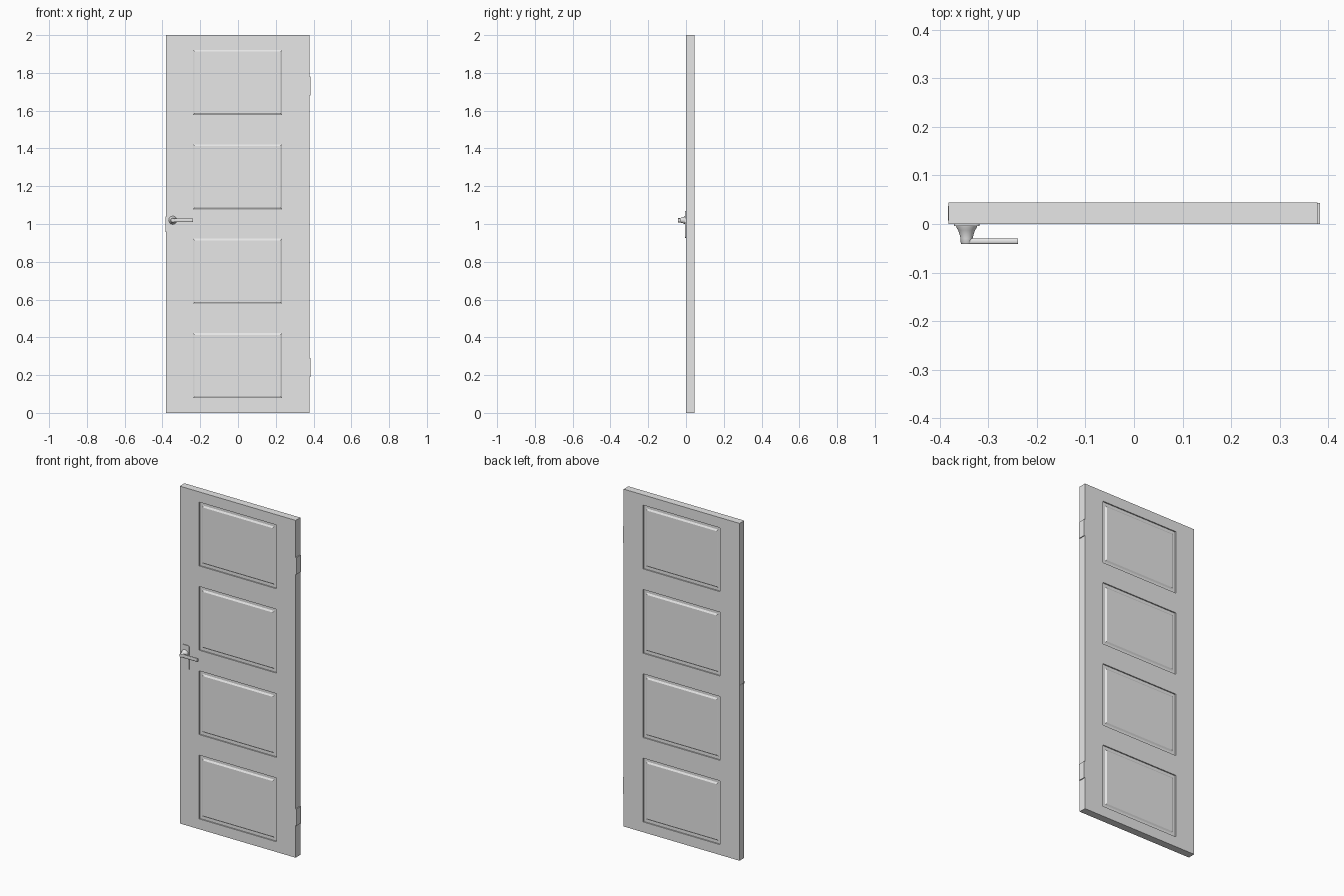
import bpy, bmesh
from mathutils import Matrix, Vector
from math import pi, radians

cube = bpy.data.objects.get("Cube")
if cube:
    bpy.data.objects.remove(cube, do_unlink=True)

grey = bpy.data.materials.new("light grey paint")
grey.use_nodes = True
grey.diffuse_color = (0.8, 0.8, 0.8, 1)
grey.node_tree.nodes["Principled BSDF"].inputs["Base Color"].default_value = (0.8, 0.8, 0.8, 1)

CENTRE_X, HALF_W, DEPTH, FRONT_Y = -0.002, 0.380, 0.044, 0.0
HANDLE_X, HANDLE_Z = -0.345, 1.02


def finish(name, bm, location=(0, 0, 0), smooth=False):
    mesh = bpy.data.meshes.new(name)
    bmesh.ops.recalc_face_normals(bm, faces=bm.faces)
    bm.to_mesh(mesh)
    bm.free()
    mesh.materials.append(grey)
    ob = bpy.data.objects.new(name, mesh)
    ob.location = location
    bpy.context.collection.objects.link(ob)
    if smooth:
        bpy.ops.object.select_all(action='DESELECT')
        ob.select_set(True)
        bpy.context.view_layer.objects.active = ob
        bpy.ops.object.shade_smooth_by_angle(angle=radians(35))
    return ob


def box(name, low, high, bevel=0.0, axis=None, segments=3):
    """Box between two corners; bevels only edges along the given axis if set."""
    low, high = Vector(low), Vector(high)
    bm = bmesh.new()
    bmesh.ops.create_cube(bm, size=1)
    bmesh.ops.scale(bm, vec=high - low, verts=bm.verts)
    if bevel:
        edges = [e for e in bm.edges if axis is None or
                 abs(e.verts[0].co[axis] - e.verts[1].co[axis]) > 1e-6]
        bmesh.ops.bevel(bm, geom=edges, offset=bevel, segments=segments,
                        profile=0.5, affect='EDGES')
    return finish(name, bm, (low + high) / 2, smooth=bool(bevel))


# Door leaf: front half with four fielded panels, mirrored to the back
bm = bmesh.new()
xs = [-HALF_W, -0.253, 0.253, HALF_W]
zs = [0] + [0.25 + 0.5 * i + s * 0.189 for i in range(4) for s in (-1, 1)] + [2]
grid = [[bm.verts.new((x, -DEPTH / 2, z)) for x in xs] for z in zs]
panels = []
for r in range(len(zs) - 1):
    for c in range(len(xs) - 1):
        face = bm.faces.new((grid[r][c], grid[r][c + 1], grid[r + 1][c + 1], grid[r + 1][c]))
        if c == 1 and r % 2 == 1:
            panels.append(face)
rim = [e for e in bm.edges if e.is_boundary]
# groove slope, groove floor, then slope up to the raised field
for width, sink in ((0.016, 0.007), (0.017, 0), (0.009, -0.006)):
    bmesh.ops.inset_individual(bm, faces=panels, thickness=width, use_even_offset=True)
    for face in panels:
        bmesh.ops.translate(bm, vec=(0, sink, 0), verts=face.verts)
sides = bmesh.ops.extrude_edge_only(bm, edges=rim)["geom"]
for v in sides:
    if isinstance(v, bmesh.types.BMVert):
        v.co.y = 0
door = finish("door_leaf", bm, (CENTRE_X, FRONT_Y + DEPTH / 2, 0))
mirror = door.modifiers.new("back_half", 'MIRROR')
mirror.use_axis = (False, True, False)

# Hinges on the left edge
edge = CENTRE_X + HALF_W
for name, z in (("lower_hinge", 0.24), ("upper_hinge", 1.73)):
    box(name, (edge - 0.002, FRONT_Y + 0.0005, z - 0.05),
        (edge + 0.005, FRONT_Y + DEPTH - 0.0005, z + 0.05))

# Latch plate on the right edge
box("latch_plate", (-0.3835, 0.007, 0.958), (-0.379, 0.037, 1.04), 0.004, axis=0)

# Handle backplate
box("handle_backplate", (-0.371, -0.004, 0.927), (-0.318, 0.001, 1.07), 0.008, axis=1)

# Flared neck of the handle, turned about the y axis
profile = [(0, -0.003), (0.022, -0.003), (0.021, -0.007), (0.0175, -0.013),
           (0.0145, -0.021), (0.0125, -0.03), (0.012, -0.0395), (0.0105, -0.0415), (0, -0.0415)]
bm = bmesh.new()
pts = [bm.verts.new((r, y, 0)) for r, y in profile]
lines = [bm.edges.new(pair) for pair in zip(pts, pts[1:])]
bmesh.ops.spin(bm, geom=pts + lines, cent=(0, 0, 0), axis=(0, 1, 0), angle=2 * pi, steps=24)
bmesh.ops.remove_doubles(bm, verts=bm.verts, dist=1e-5)
finish("handle_neck", bm, (HANDLE_X, 0, HANDLE_Z), smooth=True)

# Lever pointing towards the middle of the door
box("handle_lever", (HANDLE_X, -0.0415, HANDLE_Z - 0.01),
    (-0.239, -0.030, HANDLE_Z + 0.01), 0.004, axis=0)
